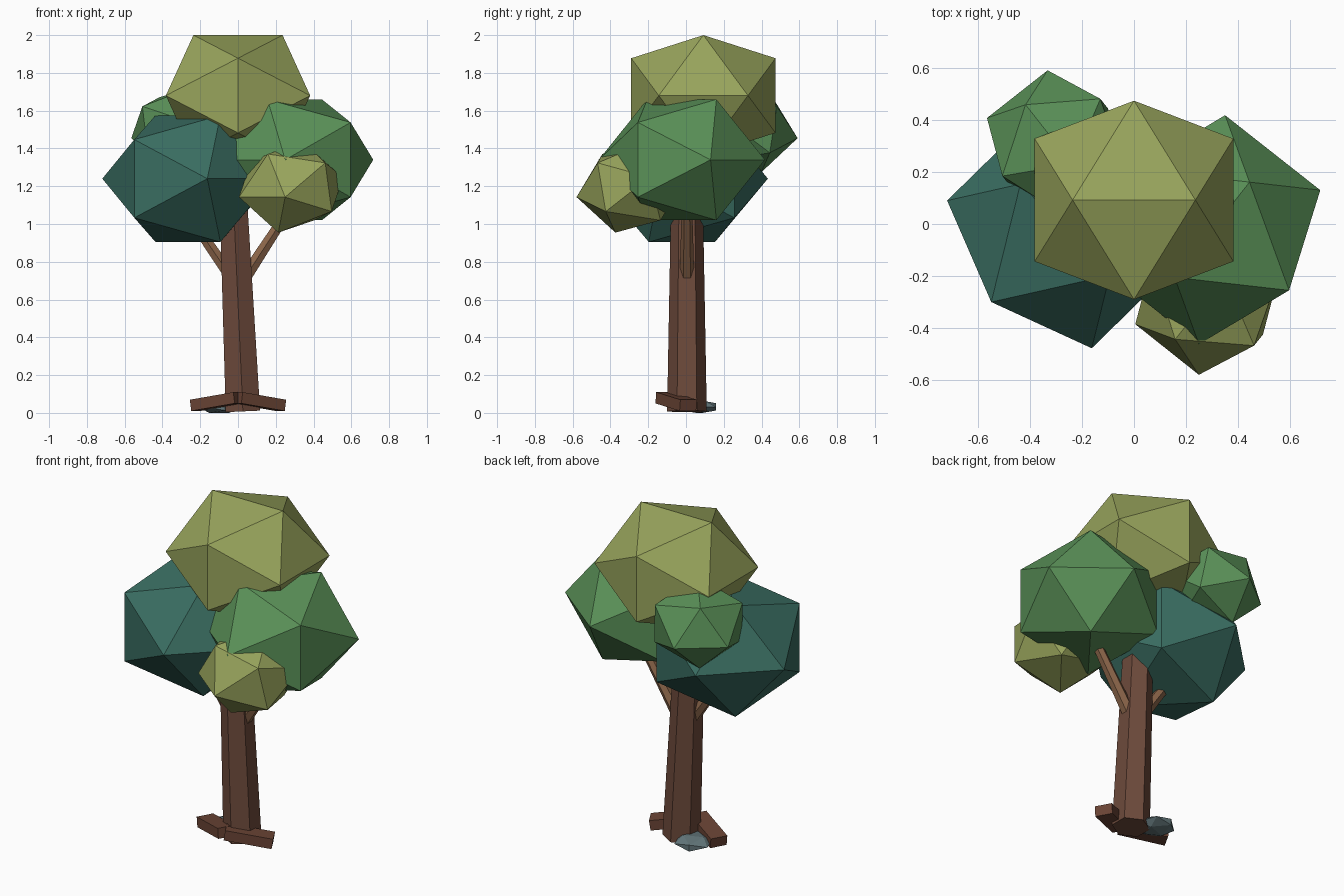
import bpy, bmesh
from math import radians, atan2, hypot
from mathutils import Vector, Euler, Matrix

if "Cube" in bpy.data.objects:
    bpy.data.objects.remove(bpy.data.objects["Cube"])


def material(name, hexcode):
    m = bpy.data.materials.new(name)
    rgb = [int(hexcode[i:i + 2], 16) / 255 for i in (0, 2, 4)]
    m.diffuse_color = [((c + 0.055) / 1.055) ** 2.4 for c in rgb] + [1]
    m.use_nodes = True
    m.node_tree.nodes["Principled BSDF"].inputs["Base Color"].default_value = m.diffuse_color
    return m


BARK = material("bark", "6d4a3b")
ROOT = material("root_bark", "6a4435")
LIGHT_BARK = material("light_bark", "8c664a")
TEAL = material("teal_leaves", "3a6e62")
GREEN = material("green_leaves", "5a9158")
OLIVE = material("olive_leaves", "98a45c")
STONE = material("stone", "64787c")


def finish(bm, name, mat, matrix):
    bmesh.ops.recalc_face_normals(bm, faces=bm.faces)
    mesh = bpy.data.meshes.new(name)
    bm.to_mesh(mesh)
    bm.free()
    mesh.transform(matrix)
    mesh.materials.append(mat)
    ob = bpy.data.objects.new(name, mesh)
    bpy.context.collection.objects.link(ob)
    return ob


def icosahedron(name, mat, centre, r, rz, yaw, tilt=0):
    """Flattened icosahedron whose top is an edge along local x."""
    bm = bmesh.new()
    a, b = 0.5257, 0.8507
    for s in (-1, 1):
        for t in (-1, 1):
            for co in ((s * b, t * a, 0), (s * a, 0, t * b), (0, s * b, t * a)):
                bm.verts.new((co[0] * r, co[1] * r, co[2] * rz))
    bmesh.ops.convex_hull(bm, input=bm.verts)
    rot = Euler((0, radians(tilt), radians(yaw))).to_matrix().to_4x4()
    return finish(bm, name, mat, Matrix.Translation(centre) @ rot)


def tapered_post(name, mat, p0, p1, r0, r1, sides=6):
    p0, p1 = Vector(p0), Vector(p1)
    d = p1 - p0
    bm = bmesh.new()
    bmesh.ops.create_cone(bm, cap_ends=True, segments=sides,
                          radius1=r0, radius2=r1, depth=d.length)
    rot = Vector((0, 0, 1)).rotation_difference(d).to_matrix().to_4x4()
    return finish(bm, name, mat, Matrix.Translation((p0 + p1) / 2) @ rot)


def beam(name, mat, p0, p1, width, height):
    p0, p1 = Vector(p0), Vector(p1)
    d = p1 - p0
    bm = bmesh.new()
    bmesh.ops.create_cube(bm, size=1)
    bmesh.ops.scale(bm, vec=(d.length, width, height), verts=bm.verts)
    rot = Euler((0, -atan2(d.z, hypot(d.x, d.y)), atan2(d.y, d.x))).to_matrix().to_4x4()
    return finish(bm, name, mat, Matrix.Translation((p0 + p1) / 2) @ rot)


# Leaning six-sided trunk and two branches
tapered_post("trunk", BARK, (0.026, 0.005, 0.008), (-0.028, 0.005, 1.2), 0.105, 0.083)
tapered_post("right_branch", LIGHT_BARK, (0.045, 0.005, 0.73), (0.28, 0.005, 1.09), 0.038, 0.028)
tapered_post("left_branch", LIGHT_BARK, (-0.05, 0.005, 0.74), (-0.25, 0.005, 1.03), 0.036, 0.028)

# Roots: two sloping beams meeting in front of the trunk
for side, s in (("left", -1), ("right", 1)):
    beam(side + "_root", ROOT, (-0.003 * s, -0.116, 0.08), (0.227 * s, 0.012, 0.04), 0.1, 0.06)

# Flat stone behind the trunk
icosahedron("stone", STONE, (-0.1, 0.071, 0.032), 0.11, 0.037, 20)

# Foliage clumps
icosahedron("top_foliage", OLIVE, (0, 0.092, 1.68), 0.449, 0.376, 0)
icosahedron("left_foliage", TEAL, (-0.265, -0.022, 1.24), 0.467, 0.394, -45.6)
icosahedron("right_foliage", GREEN, (0.3, -0.022, 1.34), 0.443, 0.376, 51.8)
icosahedron("front_foliage", OLIVE, (0.281, -0.289, 1.195), 0.297, 0.25, 51.5, -12)
icosahedron("back_foliage", GREEN, (-0.303, 0.314, 1.5), 0.282, 0.238, -51.8, -11)
